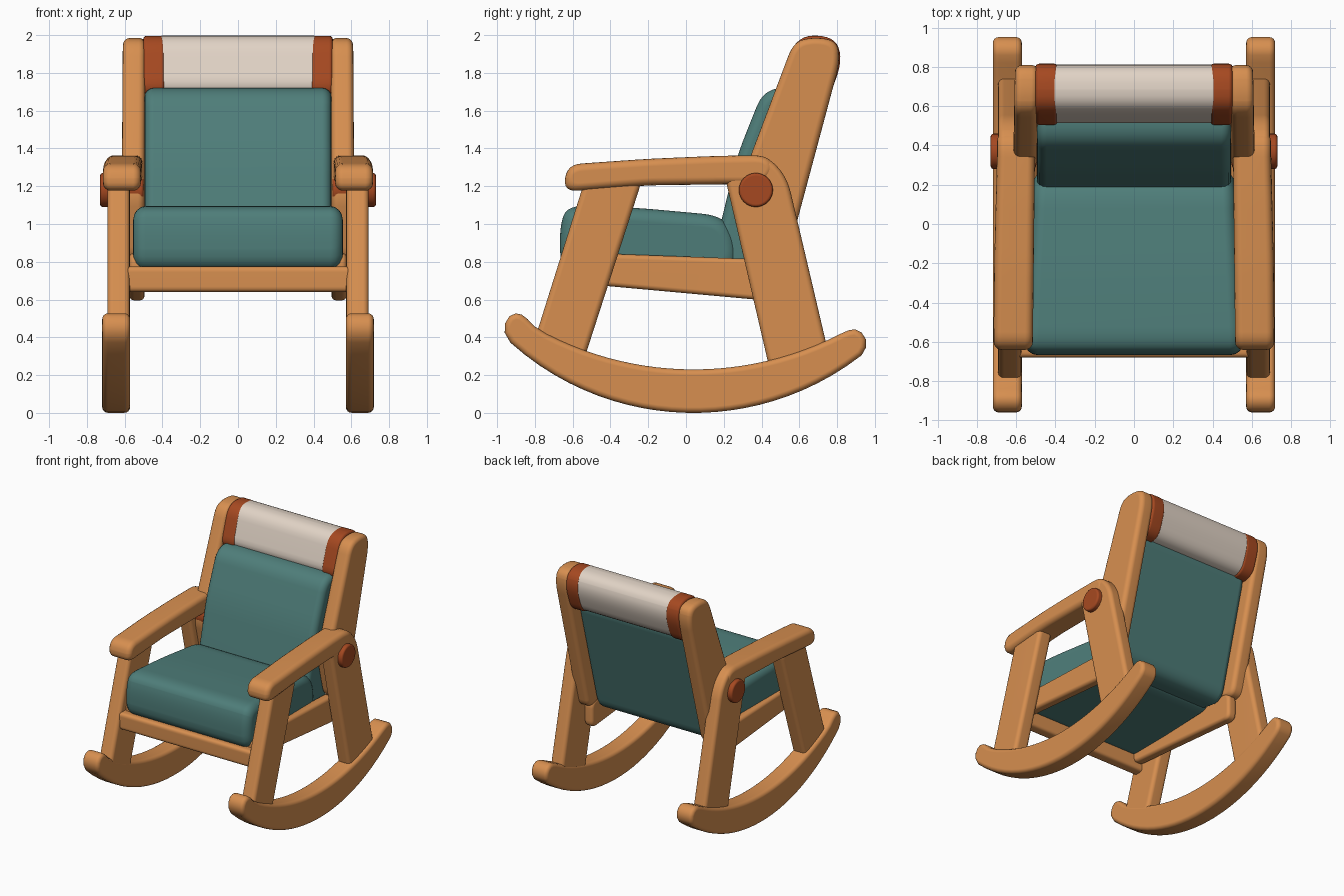
import bpy, bmesh, math
from mathutils import Vector

if "Cube" in bpy.data.objects:
    bpy.data.objects.remove(bpy.data.objects["Cube"])


def material(name, rgb):
    m = bpy.data.materials.new(name)
    m.diffuse_color = (*rgb, 1)
    m.use_nodes = True
    m.node_tree.nodes["Principled BSDF"].inputs["Base Color"].default_value = m.diffuse_color
    return m


WOOD = material("honey wood", (0.68, 0.275, 0.08))
TEAL = material("teal fabric", (0.077, 0.207, 0.193))
CREAM = material("cream fabric", (0.75, 0.65, 0.56))
RUST = material("rust leather", (0.38, 0.066, 0.015))


def rounded(pts, r, n=6):
    """Round every corner of a (y, z) polygon."""
    out = []
    for i, p in enumerate(pts):
        a, b = pts[i - 1] - p, pts[(i + 1) % len(pts)] - p
        s = p + a.normalized() * min(r, a.length * 0.48)
        e = p + b.normalized() * min(r, b.length * 0.48)
        for k in range(n + 1):
            t = k / n
            out.append(s * (1 - t) ** 2 + p * 2 * t * (1 - t) + e * t * t)
    return out


def inset(pts, d):
    """Shrink a counter-clockwise polygon by d."""
    out = []
    for i, p in enumerate(pts):
        a = (p - pts[i - 1]).normalized()
        b = (pts[(i + 1) % len(pts)] - p).normalized()
        na, nb = Vector((-a.y, a.x)), Vector((-b.y, b.x))
        out.append(p + (na + nb) * d / (1 + na.dot(nb)))
    return out


def prism(name, pts, r, x0, x1, mat, bevel=0.03, mirror=True, taper=None, steps=4):
    """Extrude a side profile (corner radius r) from x0 to x1 with rounded rims."""
    pts = [Vector(p) for p in pts]
    bm = bmesh.new()
    rings = []
    angles = [math.pi / 2 * k / steps for k in range(steps + 1)]
    # layers run from the left cap to the right cap
    layers = [(x0 + bevel * (1 - math.sin(a)), bevel * (1 - math.cos(a))) for a in angles[::-1]]
    layers += [(x1 - bevel * (1 - math.sin(a)), bevel * (1 - math.cos(a))) for a in angles]
    for x, d in layers:
        ring = inset(pts, d)
        if r:
            ring = rounded(ring, max(r - d * 0.8, 0.008))
        rings.append([bm.verts.new((taper(x, p.x) if taper else x, p.x, p.y)) for p in ring])
    bm.faces.new(rings[0])
    bm.faces.new(rings[-1][::-1])
    for lo, hi in zip(rings, rings[1:]):
        for i in range(len(lo)):
            j = (i + 1) % len(lo)
            bm.faces.new((lo[j], lo[i], hi[i], hi[j]))
    bmesh.ops.recalc_face_normals(bm, faces=bm.faces)
    me = bpy.data.meshes.new(name)
    bm.to_mesh(me)
    bm.free()
    me.materials.append(mat)
    ob = bpy.data.objects.new(name, me)
    bpy.context.collection.objects.link(ob)
    bpy.ops.object.select_all(action='DESELECT')
    ob.select_set(True)
    bpy.context.view_layer.objects.active = ob
    bpy.ops.object.shade_smooth_by_angle(angle=math.radians(45))
    if mirror:
        ob.modifiers.new("Mirror", 'MIRROR')
    ob.modifiers.new("Normals", 'WEIGHTED_NORMAL').keep_sharp = True
    return ob


def arc(y, r, base):
    return (y, base + r - math.sqrt(r * r - (y - 0.04) ** 2))


# Rockers: two arcs joined by rounded tips
N = 24
bottom = [arc(-0.93 + 1.86 * i / N, 1.45, 0) for i in range(N + 1)]
top = [arc(0.82 - 1.56 * i / N, 1.7, 0.23) for i in range(N + 1)]
back_tip = [(0.952, 0.345), (0.952, 0.39), (0.93, 0.425), (0.895, 0.443), (0.86, 0.437)]
front_tip = [(-0.80, 0.457), (-0.84, 0.498), (-0.87, 0.52), (-0.90, 0.527), (-0.935, 0.512),
             (-0.957, 0.475), (-0.96, 0.425)]
prism("rockers", bottom + back_tip + top + front_tip, 0, 0.571, 0.719, WOOD, 0.03)

# Legs
prism("front_legs", [(-0.81, 0.36), (-0.56, 0.22), (-0.23, 1.24), (-0.53, 1.25)], 0.06,
      0.573, 0.692, WOOD, 0.03)
prism("rear_legs", [(0.45, 0.2), (0.77, 0.25), (0.535, 1.25), (0.42, 1.37), (0.19, 1.32)], 0.09,
      0.577, 0.692, WOOD, 0.03)


# Armrests: the outer side narrows toward the back, the inner side runs to the post
def arm_taper(x, y):
    t = max(0, min(1, (y + 0.6) / 0.9))
    inner, outer = 0.515 - 0.01 * t, 0.715 - 0.018 * t * t
    return inner + (x - 0.5) / 0.2 * (outer - inner)


prism("armrests", [(-0.65, 1.17), (-0.2, 1.205), (0.2, 1.21), (0.42, 1.21), (0.48, 1.30),
                   (0.42, 1.365), (0.15, 1.36), (-0.2, 1.345), (-0.63, 1.315)], 0.08,
      0.5, 0.7, WOOD, 0.04, taper=arm_taper)

# Back posts
prism("back_posts", [(0.36, 0.8), (0.52, 0.76), (0.815, 1.86), (0.80, 1.97), (0.68, 1.99),
                     (0.57, 1.965), (0.27, 1.17)], 0.08,
      0.495, 0.615, WOOD, 0.035, taper=lambda x, y: x - 0.02 * max(0, y - 0.35))

# Seat rails
prism("side_rails", [(-0.62, 0.69), (0.48, 0.59), (0.48, 0.81), (-0.62, 0.85)], 0.06,
      0.495, 0.575, WOOD, 0.025)
prism("front_rail", [(-0.68, 0.64), (-0.59, 0.64), (-0.59, 0.775), (-0.68, 0.775)], 0.03,
      -0.59, 0.59, WOOD, 0.015, mirror=False)

# Pivot pins through the arm joints
pin = [(0.37 + 0.09 * math.cos(a * math.pi / 16), 1.18 + 0.09 * math.sin(a * math.pi / 16))
       for a in range(32)]
prism("pivot_pins", pin, 0, 0.50, 0.73, RUST, 0.015)

# Cushions
prism("seat_cushion", [(-0.665, 0.75), (0.28, 0.745), (0.27, 0.93), (0.19, 1.045), (-0.25, 1.085),
                       (-0.63, 1.10), (-0.67, 0.98)], 0.11,
      -0.56, 0.56, TEAL, 0.07, mirror=False,
      taper=lambda x, y: x * (1 - 0.09 * (y + 0.66) / 0.94))
prism("back_cushion", [(0.13, 0.78), (0.43, 0.73), (0.695, 1.715), (0.415, 1.725), (0.27, 1.36)], 0.11,
      -0.495, 0.495, TEAL, 0.05, mirror=False)

# Headrest roll with end bands
prism("headrest", [(0.49, 1.69), (0.74, 1.64), (0.825, 1.87), (0.78, 1.995), (0.59, 2.0)], 0.1,
      -0.41, 0.41, CREAM, 0.01, mirror=False)
prism("headrest_bands", [(0.48, 1.68), (0.745, 1.632), (0.83, 1.87), (0.785, 1.995), (0.585, 1.998)], 0.1,
      0.388, 0.502, RUST, 0.02)
